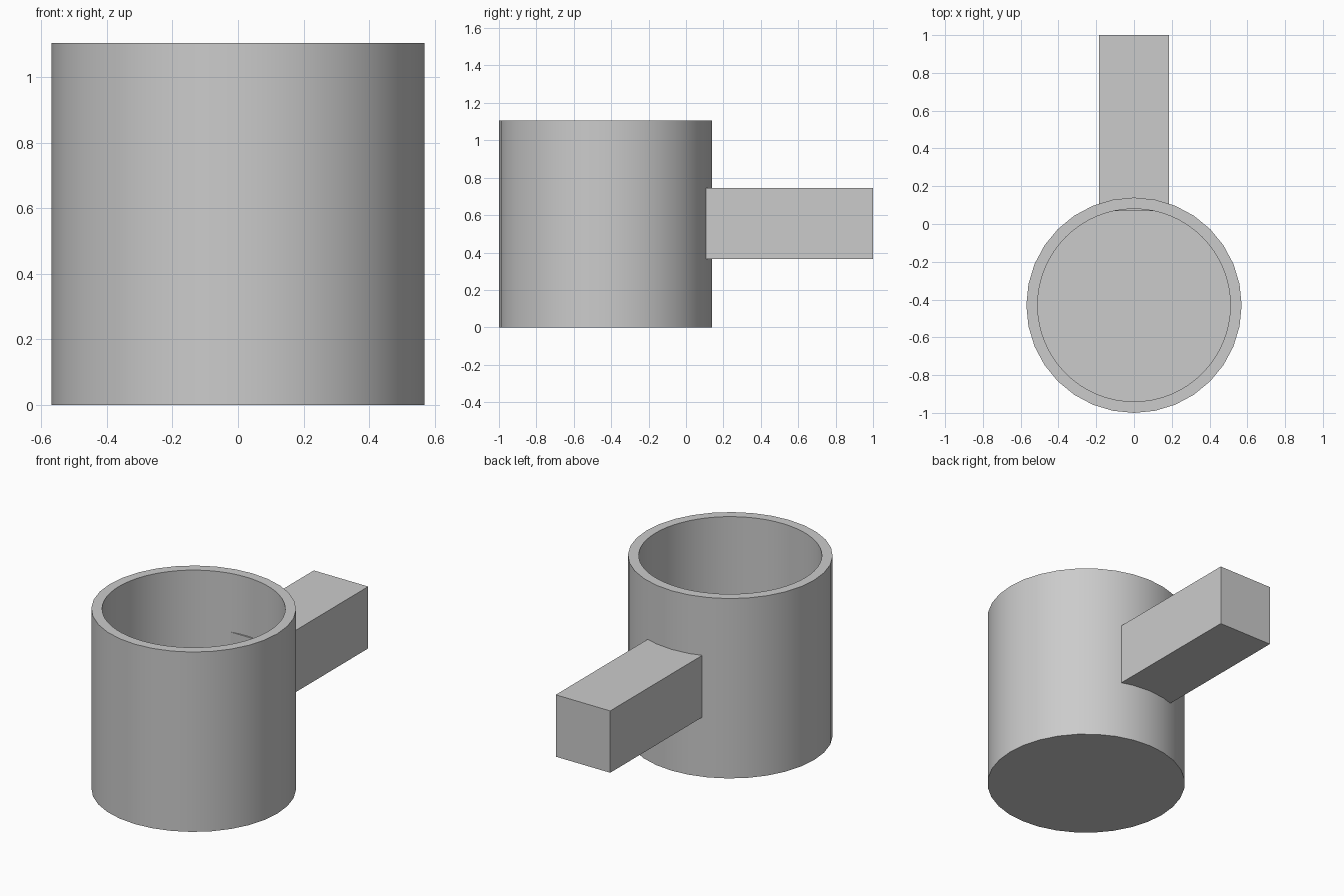
import bpy
import math

cube = bpy.data.objects.get("Cube")
if cube:
    bpy.data.objects.remove(cube, do_unlink=True)

CENTER_Y = -0.43
RADIUS, INNER_RADIUS = 0.57, 0.51
HEIGHT, FLOOR = 1.105, 0.06

grey = bpy.data.materials.new("plain_grey")
grey.use_nodes = True
color = (0.6, 0.6, 0.6, 1)
grey.diffuse_color = color
grey.node_tree.nodes["Principled BSDF"].inputs["Base Color"].default_value = color


def cylinder(name, radius, bottom, top, sides):
    bpy.ops.mesh.primitive_cylinder_add(
        vertices=sides, radius=radius, depth=top - bottom,
        location=(0, CENTER_Y, (top + bottom) / 2))
    obj = bpy.context.object
    obj.name = name
    obj.data.materials.append(grey)
    return obj


# Hollow cup: outer cylinder with the cavity cut out, closed floor
cavity = cylinder("cavity_cutter", INNER_RADIUS, FLOOR, HEIGHT + 0.2, 64)
cavity.hide_render = True
cup = cylinder("cup_body", RADIUS, 0, HEIGHT, 32)
cut = cup.modifiers.new("cavity", 'BOOLEAN')
cut.operation = 'DIFFERENCE'
cut.solver = 'EXACT'
cut.object = cavity
bpy.ops.object.modifier_apply(modifier=cut.name)
bpy.data.objects.remove(cavity, do_unlink=True)
bpy.ops.object.shade_smooth_by_angle(angle=math.radians(30))

# Straight block handle, its inner end just breaking through the cup wall
y_start, y_end = 0.07, 1.0
z_low, z_high = 0.365, 0.745
bpy.ops.mesh.primitive_cube_add(
    size=1, location=(0, (y_start + y_end) / 2, (z_low + z_high) / 2))
handle = bpy.context.object
handle.name = "handle"
handle.scale = (0.37, y_end - y_start, z_high - z_low)
bpy.ops.object.transform_apply(location=False, rotation=False, scale=True)
handle.data.materials.append(grey)
